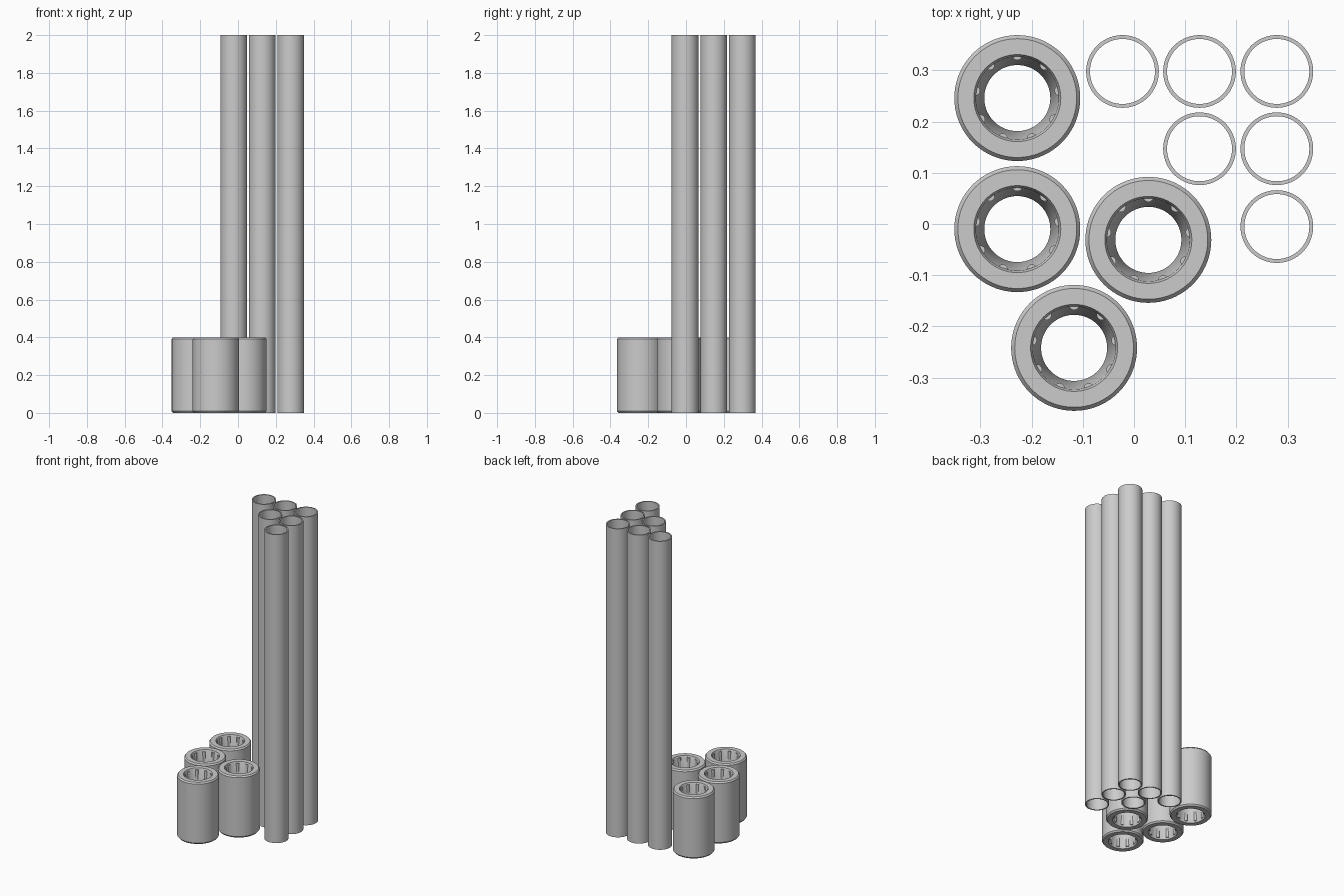
import bpy, bmesh, math

if "Cube" in bpy.data.objects:
    bpy.data.objects.remove(bpy.data.objects["Cube"])

grey = bpy.data.materials.new("plain grey")
grey.diffuse_color = (0.6, 0.6, 0.6, 1)
grey.use_nodes = True
grey.node_tree.nodes["Principled BSDF"].inputs["Base Color"].default_value = grey.diffuse_color


def lathe(name, profile, x, y, seg=72):
    """Revolve a closed (radius, height) profile around a vertical axis."""
    bm = bmesh.new()
    rings = []
    for r, z in profile:
        rings.append([bm.verts.new((r * math.cos(2 * math.pi * i / seg),
                                    r * math.sin(2 * math.pi * i / seg), z))
                      for i in range(seg)])
    for a, b in zip(rings, rings[1:] + rings[:1]):
        for i in range(seg):
            j = (i + 1) % seg
            bm.faces.new((a[i], a[j], b[j], b[i]))
    return finish(name, bm, x, y)


def finish(name, bm, x, y):
    bmesh.ops.recalc_face_normals(bm, faces=bm.faces)
    mesh = bpy.data.meshes.new(name)
    bm.to_mesh(mesh)
    bm.free()
    mesh.materials.append(grey)
    obj = bpy.data.objects.new(name, mesh)
    bpy.context.collection.objects.link(obj)
    obj.location = (x, y, 0)
    bpy.ops.object.select_all(action='DESELECT')
    obj.select_set(True)
    bpy.context.view_layer.objects.active = obj
    bpy.ops.object.shade_smooth_by_angle(angle=math.radians(30))
    return obj


# Tall thin-walled tubes in a triangular arrangement
COLS = (-0.0225, 0.128, 0.279)
ROWS = (0.298, 0.147, -0.005)
for row, y in enumerate(ROWS):
    for x in COLS[row:]:
        lathe("tall_tube", [(0.071, 0), (0.071, 2), (0.0635, 2), (0.0635, 0)], x, y)

# Short thick bushings: chamfered outside, bore narrowing to the middle
H = 0.4
BUSH = [(0.116, 0), (0.123, 0.009), (0.123, H - 0.009), (0.116, H),
        (0.085, H), (0.081, H - 0.008), (0.0645, H / 2),
        (0.081, 0.008), (0.085, 0)]
RIBS = 9
for x, y in ((-0.228, 0.246), (-0.228, -0.01), (0.028, -0.031), (-0.117, -0.242)):
    lathe("bushing", BUSH, x, y)
    # Rounded ribs standing out from the bore wall
    bm = bmesh.new()
    for k in range(RIBS):
        a = math.pi / 2 + 2 * math.pi * k / RIBS
        geo = bmesh.ops.create_cone(bm, cap_ends=True, segments=20,
                                    radius1=0.01, radius2=0.01, depth=H - 0.018)
        bmesh.ops.translate(bm, verts=geo["verts"],
                            vec=(0.084 * math.cos(a), 0.084 * math.sin(a), H / 2))
    finish("bore_ribs", bm, x, y)
